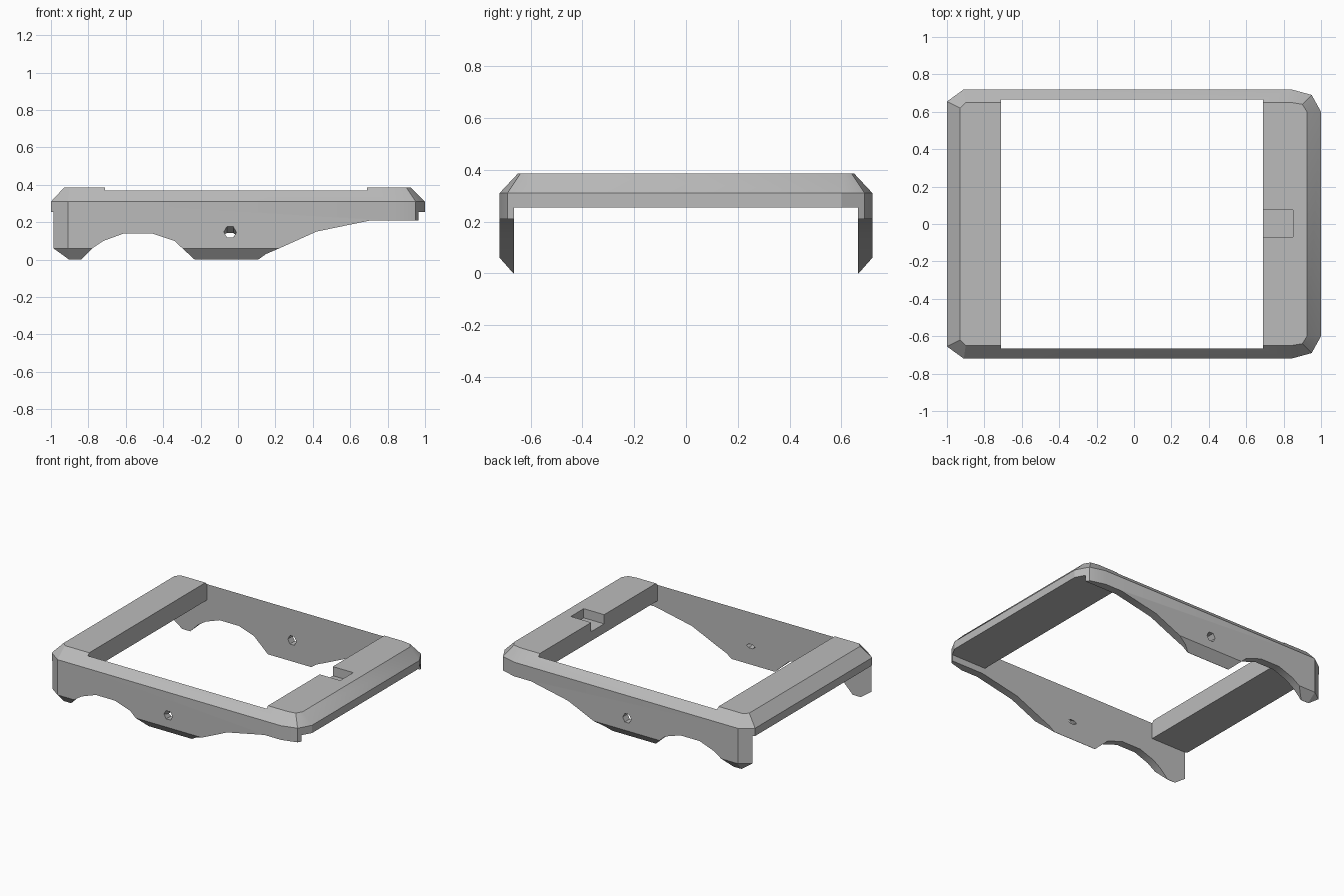
import bpy, bmesh, math

cube = bpy.data.objects.get("Cube")
if cube:
    bpy.data.objects.remove(cube, do_unlink=True)

grey = bpy.data.materials.new("plain_grey")
grey.use_nodes = True
GREY = (0.5, 0.5, 0.5, 1)
grey.diffuse_color = GREY
grey.node_tree.nodes["Principled BSDF"].inputs["Base Color"].default_value = GREY


def loft(name, rings):
    """Closed solid skinned through rings that share a point count."""
    bm = bmesh.new()
    loops = [[bm.verts.new(p) for p in ring] for ring in rings]
    n = len(loops[0])
    for a, b in zip(loops, loops[1:]):
        for i in range(n):
            j = (i + 1) % n
            bm.faces.new((a[i], a[j], b[j], b[i]))
    bm.faces.new(loops[0])
    bm.faces.new(loops[-1])
    bmesh.ops.recalc_face_normals(bm, faces=bm.faces)
    mesh = bpy.data.meshes.new(name)
    bm.to_mesh(mesh)
    bm.free()
    mesh.materials.append(grey)
    obj = bpy.data.objects.new(name, mesh)
    bpy.context.collection.objects.link(obj)
    return obj


def prism(name, profile, y0, y1):
    """Extrude an x-z profile along y."""
    return loft(name, [[(x, y, z) for x, z in profile] for y in (y0, y1)])


def outline(half, z):
    """Mirror a half outline across y = 0 at height z."""
    return [(x, y, z) for x, y in half] + [(x, -y, z) for x, y in reversed(half)]


# Outer shell with clipped corners, bevelled above and below
low = [(-0.95, 0.63), (-0.9, 0.667), (0.84, 0.667), (0.91, 0.645), (0.95, 0.59)]
full = [(-1, 0.655), (-0.91, 0.72), (0.84, 0.72), (0.95, 0.69), (1, 0.6)]
top = [(-0.93, 0.62), (-0.9, 0.65), (0.84, 0.65), (0.9, 0.64), (0.925, 0.6)]
frame = loft("frame", [outline(low, 0), outline(full, 0.06),
                       outline(full, 0.31), outline(top, 0.385)])

# Central opening plus the clear space under both end bars
opening = [(-1.2, -0.1), (1.2, -0.1), (1.2, 0.255), (0.69, 0.255),
           (0.69, 0.5), (-0.71, 0.5), (-0.71, 0.255), (-1.2, 0.255)]
# Arch and rising slope along the lower edges of the side walls
arch = [(-0.86, -0.02), (-0.78, 0.06), (-0.72, 0.1), (-0.61, 0.14),
        (-0.46, 0.14), (-0.34, 0.1), (-0.21, -0.02)]
slope = [(0.08, -0.02), (0.15, 0.03), (0.22, 0.06), (0.42, 0.15),
         (0.71, 0.21), (1.2, 0.21), (1.2, -0.02)]
# Shallow latch recess in the left end bar
recess = [(0.6, 0.32), (0.85, 0.32), (0.85, 0.5), (0.6, 0.5)]
# Six-sided pin hole
hole = [(-0.042 + 0.034 * math.cos(math.radians(a)),
         0.149 + 0.035 * math.sin(math.radians(a))) for a in range(0, 360, 60)]
# The front hole narrows towards the inside
narrow = [(x, 0.114 + (z - 0.114) * 0.4) for x, z in hole]

cutters = [
    prism("opening_cutter", opening, -0.665, 0.665),
    prism("arch_cutter", arch, -1, 1),
    prism("slope_cutter", slope, -1, 1),
    prism("recess_cutter", recess, -0.07, 0.075),
    prism("back_hole_cutter", hole, 0.6, 0.8),
    loft("front_hole_cutter", [[(x, -0.725, z) for x, z in hole],
                               [(x, -0.66, z) for x, z in narrow]]),
]

bpy.ops.object.select_all(action="DESELECT")
frame.select_set(True)
bpy.context.view_layer.objects.active = frame
for cutter in cutters:
    cutter.hide_render = True
    mod = frame.modifiers.new(cutter.name, "BOOLEAN")
    mod.operation = "DIFFERENCE"
    mod.solver = "EXACT"
    mod.object = cutter
    bpy.ops.object.modifier_apply(modifier=mod.name)
    bpy.data.objects.remove(cutter, do_unlink=True)

bpy.ops.object.shade_smooth_by_angle(angle=math.radians(25))
